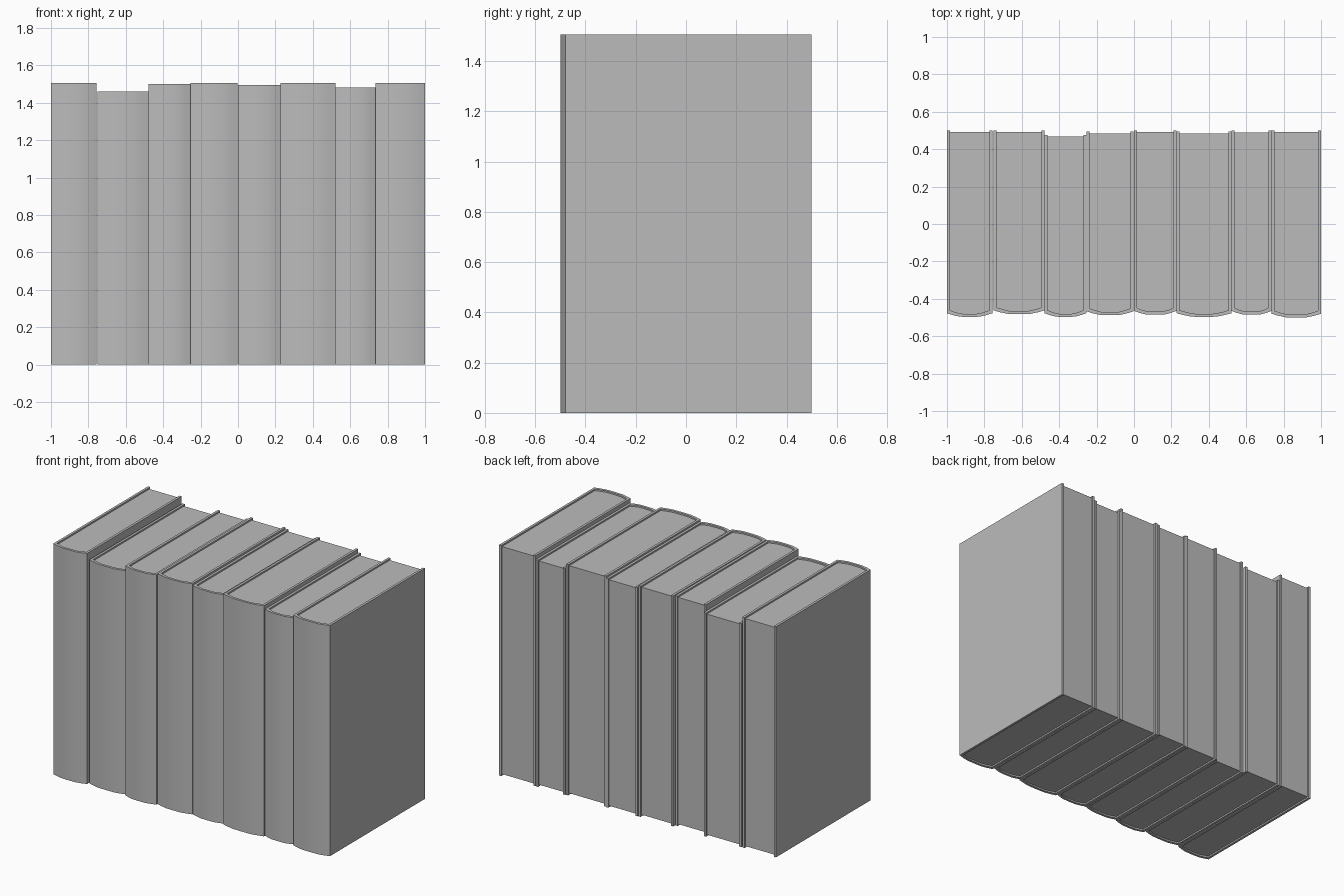
import bpy
import bmesh

cube = bpy.data.objects.get("Cube")
if cube:
    bpy.data.objects.remove(cube, do_unlink=True)

grey = bpy.data.materials.new("plain_grey")
grey.use_nodes = True
color = (0.5, 0.5, 0.5, 1)
grey.diffuse_color = color
grey.node_tree.nodes["Principled BSDF"].inputs["Base Color"].default_value = color

BOARD = 0.016   # cover thickness
RECESS = 0.01   # pages sit below the cover edges
BULGE = 0.02    # roundness of the spine
SPINE = [(0, 0), (0.13, 0.5), (0.28, 0.93), (0.5, 1), (0.72, 0.93), (0.87, 0.5), (1, 0)]


def prism(name, profile, z0, z1):
    """Extrude a closed outline in the ground plane upward."""
    bm = bmesh.new()
    face = bm.faces.new([bm.verts.new((x, y, z0)) for x, y in profile])
    top = bmesh.ops.extrude_face_region(bm, geom=[face])["geom"]
    for v in top:
        if isinstance(v, bmesh.types.BMVert):
            v.co.z = z1
    bmesh.ops.recalc_face_normals(bm, faces=bm.faces)
    mesh = bpy.data.meshes.new(name)
    bm.to_mesh(mesh)
    bm.free()
    mesh.materials.append(grey)
    obj = bpy.data.objects.new(name, mesh)
    bpy.context.collection.objects.link(obj)
    bpy.ops.object.select_all(action="DESELECT")
    obj.select_set(True)
    bpy.context.view_layer.objects.active = obj
    bpy.ops.object.shade_smooth_by_angle(angle=0.5)


def arc(x0, x1, y):
    """Rounded spine line bulging toward the front."""
    return [(x0 + (x1 - x0) * t, y - BULGE * b) for t, b in SPINE]


def book(i, x0, x1, height, front, back, page_back):
    edge = front + BULGE
    outer = arc(x0, x1, edge)
    inner = arc(x0 + BOARD, x1 - BOARD, edge + BOARD)
    # Cover: both boards and the spine as one folded sheet
    cover = ([(x0, back)] + outer + [(x1, back), (x1 - BOARD, back)]
             + inner[::-1] + [(x0 + BOARD, back)])
    prism(f"book_cover_{i}", cover, 0, height)
    # Page block filling the cover
    pages = inner + [(x1 - BOARD, page_back), (x0 + BOARD, page_back)]
    prism(f"book_pages_{i}", pages, RECESS, height - RECESS)


# left edge, right edge, height, spine front, cover back, pages back
BOOKS = [
    (-1.0, -0.757, 1.505, -0.497, 0.50, 0.492),
    (-0.75, -0.479, 1.46, -0.482, 0.50, 0.492),
    (-0.478, -0.255, 1.50, -0.497, 0.475, 0.468),
    (-0.254, -0.003, 1.505, -0.487, 0.495, 0.484),
    (0.0, 0.227, 1.495, -0.485, 0.50, 0.492),
    (0.228, 0.521, 1.505, -0.497, 0.495, 0.483),
    (0.522, 0.735, 1.48, -0.485, 0.50, 0.488),
    (0.736, 1.0, 1.505, -0.5, 0.50, 0.492),
]
for i, spec in enumerate(BOOKS, 1):
    book(i, *spec)
